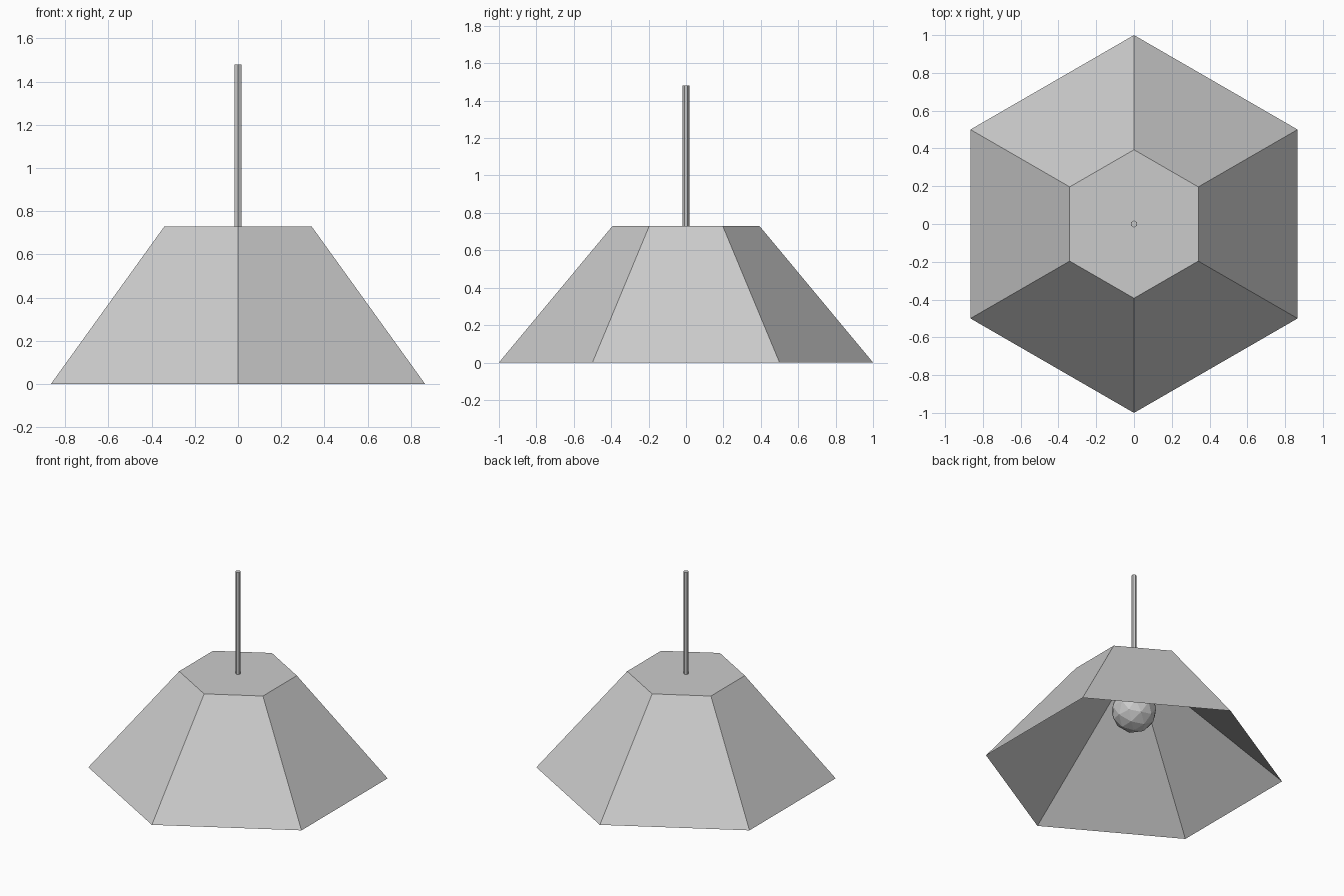
import bpy
import bmesh

if "Cube" in bpy.data.objects:
    bpy.data.objects.remove(bpy.data.objects["Cube"])

SIDES = 6


def make_object(name, bm):
    mesh = bpy.data.meshes.new(name)
    bm.to_mesh(mesh)
    bm.free()
    obj = bpy.data.objects.new(name, mesh)
    bpy.context.collection.objects.link(obj)
    return obj


def hex_frustum(name, r_bottom, r_top, z0, z1, open_bottom=False, inward=False):
    bm = bmesh.new()
    bmesh.ops.create_cone(bm, cap_ends=True, segments=SIDES,
                          radius1=r_bottom, radius2=r_top, depth=z1 - z0)
    bmesh.ops.translate(bm, verts=bm.verts, vec=(0, 0, (z0 + z1) / 2))
    if open_bottom:
        bottom = [f for f in bm.faces if f.normal.z < -0.99]
        bmesh.ops.delete(bm, geom=bottom, context='FACES_ONLY')
    if inward:
        bmesh.ops.reverse_faces(bm, faces=bm.faces)
    return make_object(name, bm)


# Six-sided shade: outer skin, and a steeply narrowing lining sharing its rim
hex_frustum("lamp_shade", 1.0, 0.393, 0.0, 0.73, open_bottom=True)
hex_frustum("shade_lining", 1.0, 0.14, 0.0, 0.70, open_bottom=True, inward=True)

# Hanging rod, running through the shade down to the bulb
hex_frustum("hanging_rod", 0.018, 0.018, 0.56, 1.48)

# Faceted bulb
bm = bmesh.new()
bmesh.ops.create_icosphere(bm, subdivisions=2, radius=0.152)
bmesh.ops.translate(bm, verts=bm.verts, vec=(0, 0, 0.445))
make_object("bulb", bm)
